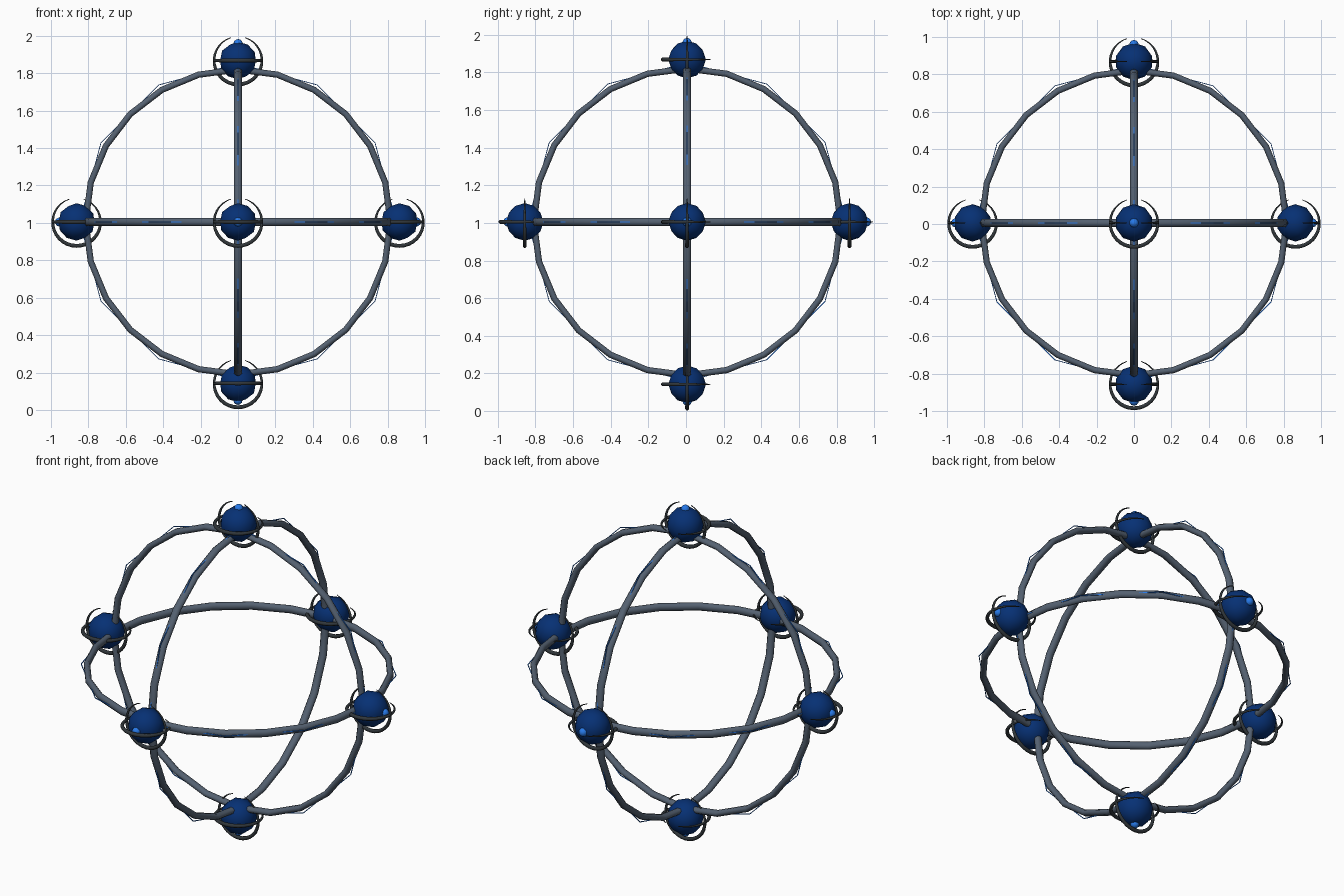
import bpy, bmesh, math
from mathutils import Vector, Matrix

if "Cube" in bpy.data.objects:
    bpy.data.objects.remove(bpy.data.objects["Cube"], do_unlink=True)

CENTRE = Vector((0, 0.006, 1.005))
REACH = 0.863          # distance from the centre to each node


def material(name, rgb):
    m = bpy.data.materials.new(name)
    m.use_nodes = True
    m.diffuse_color = (*rgb, 1)
    m.node_tree.nodes["Principled BSDF"].inputs["Base Color"].default_value = (*rgb, 1)
    return m


STEEL = material("slate_grey", (0.09, 0.12, 0.165))
DARK = material("dark_grey", (0.03, 0.037, 0.042))
NAVY = material("navy_blue", (0.002, 0.03, 0.175))
BRIGHT = material("bright_blue", (0.02, 0.19, 0.8))


def finish(bm, name, mat, place, smooth):
    bmesh.ops.recalc_face_normals(bm, faces=bm.faces)
    mesh = bpy.data.meshes.new(name)
    bm.to_mesh(mesh)
    bm.free()
    mesh.materials.append(mat)
    for p in mesh.polygons:
        p.use_smooth = smooth
    obj = bpy.data.objects.new(name, mesh)
    obj.matrix_world = place
    bpy.context.collection.objects.link(obj)


def hoop(name, mat, place, radius, thick, steps, sides, gap=0.0, thin=None, wide=1.0, smooth=True):
    """Tube in the local XY plane; a gap opens it at +y and tapers it to thin."""
    bm = bmesh.new()
    rows = []
    count = steps + 1 if gap else steps
    for i in range(count):
        t = i / steps
        a = math.pi / 2 + gap + (math.tau - 2 * gap) * t
        r = thick if thin is None else thin + (thick - thin) * math.sin(math.pi * t)
        out = Vector((math.cos(a), math.sin(a), 0))
        row = []
        for j in range(sides):
            b = math.tau * (j + 0.5) / sides
            p = out * (radius + r * math.cos(b)) + Vector((0, 0, wide * r * math.sin(b)))
            row.append(bm.verts.new(p))
        rows.append(row)
    for i in range(steps):
        a, b = rows[i], rows[(i + 1) % count]
        for j in range(sides):
            k = (j + 1) % sides
            bm.faces.new((a[j], a[k], b[k], b[j]))
    if gap:
        bm.faces.new(rows[0])
        bm.faces.new(rows[-1])
    finish(bm, name, mat, place, smooth)


def ball(name, mat, place, radius):
    bm = bmesh.new()
    bmesh.ops.create_icosphere(bm, subdivisions=2, radius=radius)
    finish(bm, name, mat, place, True)


FLAT = Matrix.Identity(4)
UPRIGHT = Matrix.Rotation(math.pi / 2, 4, "X")
SIDEWAYS = Matrix.Rotation(math.pi / 2, 4, "Y")

# Three great rails, each with a thin twelve-sided wire showing at its corners
for label, turn in (("level", FLAT), ("front", UPRIGHT), ("side", SIDEWAYS)):
    place = Matrix.Translation(CENTRE) @ turn
    hoop(label + "_rail", STEEL, place, 0.815, 0.018, 24, 8, wide=1.25)
    hoop(label + "_wire", BRIGHT, place, 0.846, 0.003, 12, 4, smooth=False)

# Six nodes, each with an outward light and two open tapered guards
for label, way in (("left", (1, 0, 0)), ("right", (-1, 0, 0)), ("back", (0, 1, 0)),
                   ("front", (0, -1, 0)), ("top", (0, 0, 1)), ("bottom", (0, 0, -1))):
    way = Vector(way)
    spot = Matrix.Translation(CENTRE + way * REACH)
    ball(label + "_node", NAVY, spot, 0.1)
    ball(label + "_light", BRIGHT, Matrix.Translation(way * 0.09) @ spot, 0.025)
    for kind, turn in (("_level_guard", FLAT), ("_upright_guard", UPRIGHT)):
        hoop(label + kind, DARK, spot @ turn, 0.128, 0.011, 28, 8, gap=0.3, thin=0.002)
